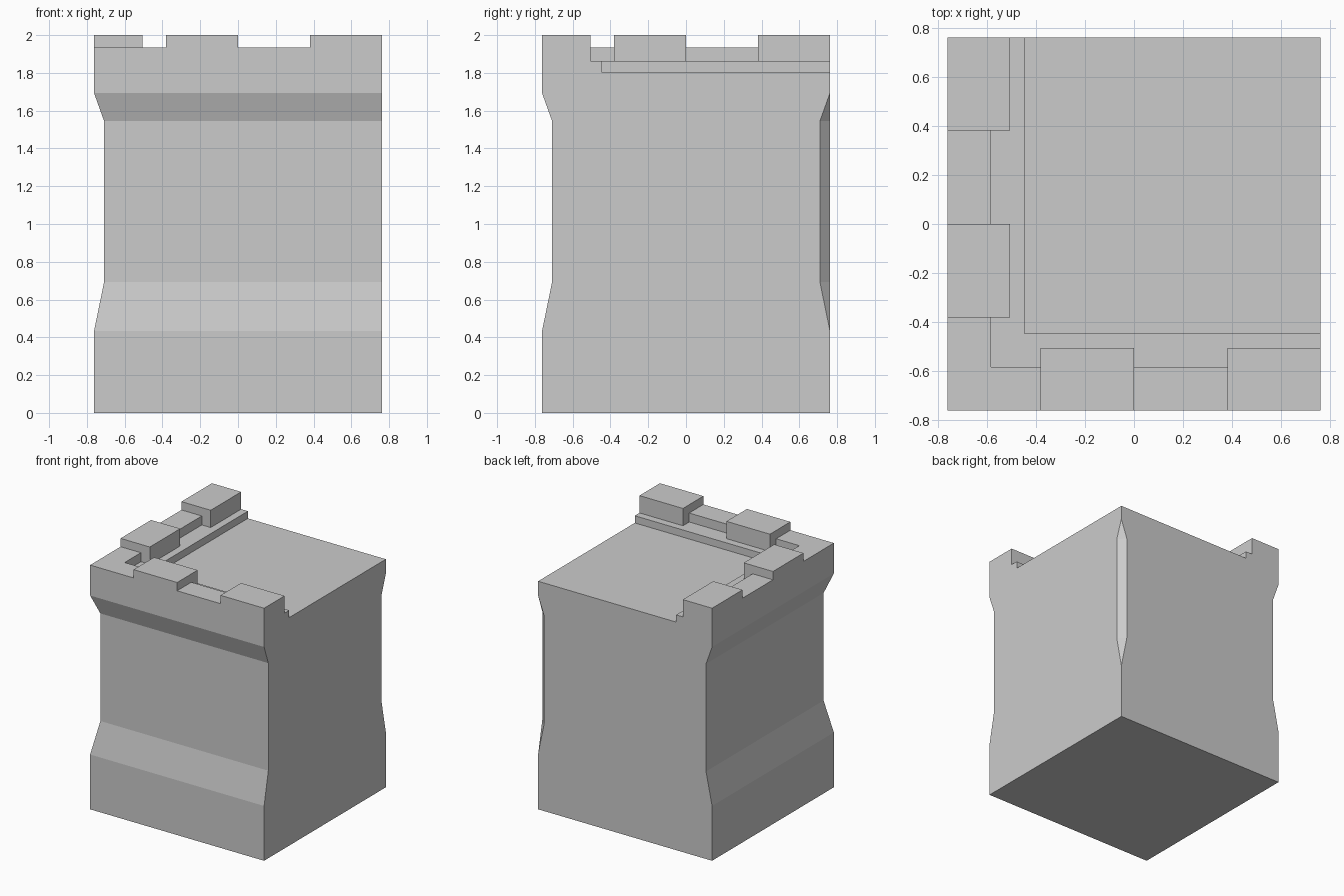
import bpy, bmesh

if "Cube" in bpy.data.objects:
    bpy.data.objects.remove(bpy.data.objects["Cube"])

H = 0.762           # half width of the tile
PARAPET = -0.584    # inner edge of the parapet
LEDGE = -0.447      # inner edge of the walkway ledge
MERLON = -0.506     # inner edge of the merlons
Z_FLOOR, Z_LEDGE, Z_PARAPET, Z_TOP = 1.806, 1.863, 1.934, 2.0


def loft(name, rings, bottom):
    """Skin a stack of equal-length vertex rings and cap it."""
    bm = bmesh.new()
    loops = [[bm.verts.new(p) for p in ring] for ring in rings]
    n = len(loops[0])
    for lo, hi in zip(loops, loops[1:]):
        for i in range(n):
            j = (i + 1) % n
            bm.faces.new((lo[i], lo[j], hi[j], hi[i]))
    bm.faces.new(loops[-1])
    if bottom:
        bm.faces.new(loops[0][::-1])
    bmesh.ops.remove_doubles(bm, verts=bm.verts, dist=1e-5)
    bmesh.ops.recalc_face_normals(bm, faces=bm.faces) if bottom else None
    me = bpy.data.meshes.new(name)
    bm.to_mesh(me)
    bm.free()
    ob = bpy.data.objects.new(name, me)
    bpy.context.collection.objects.link(ob)
    return ob


def prism(name, outline, z0, z1):
    return loft(name, [[(x, y, z) for x, y in outline] for z in (z0, z1)], False)


def corner_outline(inner):
    """L-shaped footprint along the front and left sides."""
    return [(-H, -H), (H, -H), (H, inner), (inner, inner), (inner, H), (-H, H)]


# Wall body: recessed waist on front and left, chamfer on the inside corner
def body_ring(z, d):
    return [(-H + d, -H + d, z), (H, -H + d, z), (H, H - d, z),
            (H - d, H, z), (-H + d, H, z)]


levels = [(0, 0), (0.434, 0), (0.693, 0.053), (1.545, 0.053),
          (1.693, 0), (Z_FLOOR, 0)]
loft("wall_body", [body_ring(z, d) for z, d in levels], True)

# Walkway ledge and low parapet
prism("walkway_ledge", corner_outline(LEDGE), Z_FLOOR, Z_LEDGE)
prism("parapet", corner_outline(PARAPET), Z_LEDGE, Z_PARAPET)

# Merlons, two per side; they start at ledge level as they overhang the parapet
for k, (a, b) in enumerate([(-H / 2, 0), (H / 2, H)], 1):
    prism(f"front_merlon_{k}", [(a, -H), (b, -H), (b, MERLON), (a, MERLON)],
          Z_LEDGE, Z_TOP)
    prism(f"left_merlon_{k}", [(-H, a), (MERLON, a), (MERLON, b), (-H, b)],
          Z_LEDGE, Z_TOP)
